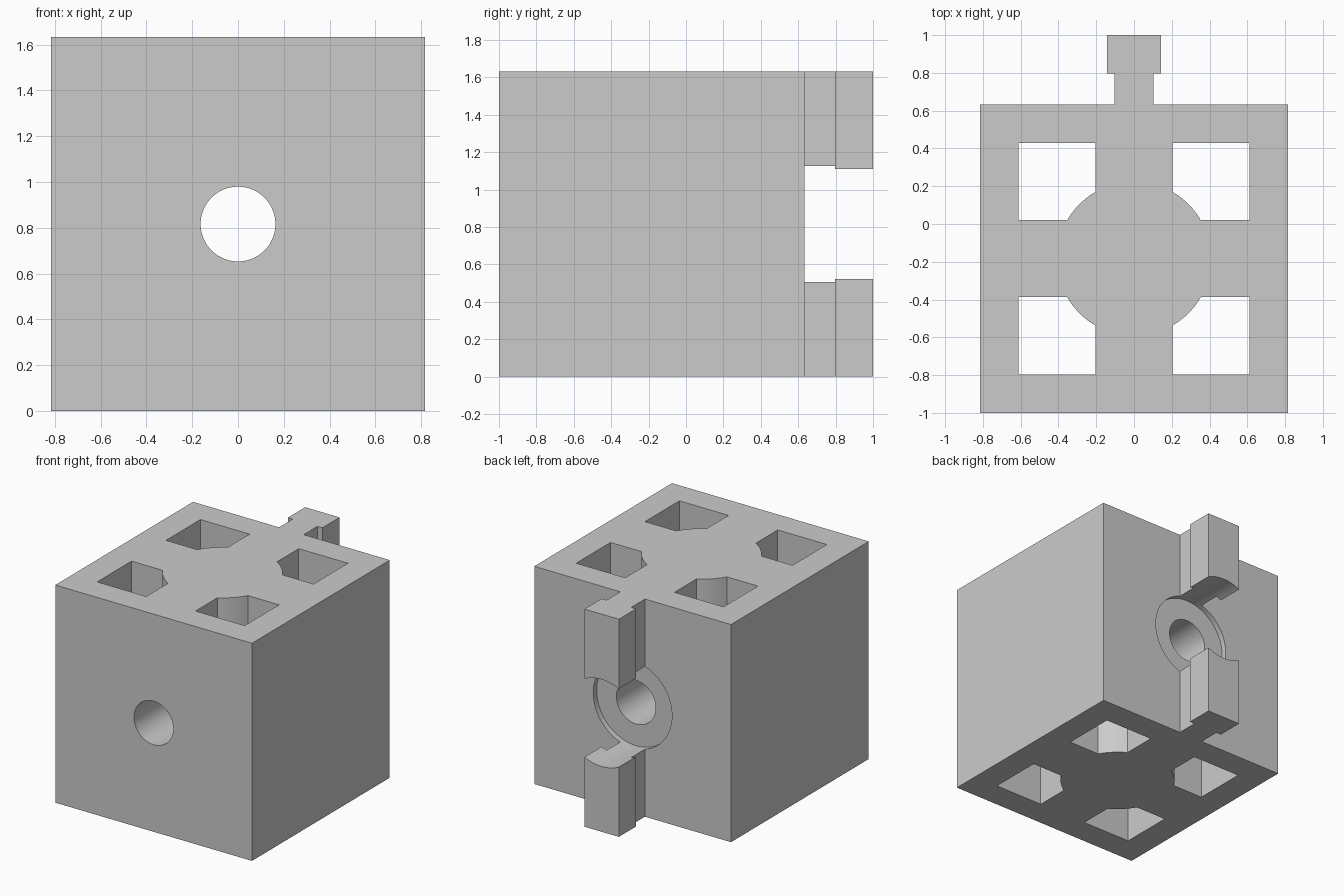
import bpy
import bmesh
from math import cos, sin, radians
from mathutils import Matrix

if "Cube" in bpy.data.objects:
    bpy.data.objects.remove(bpy.data.objects["Cube"], do_unlink=True)

U = 2 / 49            # one module; the block is 40 modules wide
SIDE = 40 * U
HALF = SIDE / 2
MID_Y = -1 + HALF     # centre of the block in depth
BACK = -1 + SIDE      # back face of the block

grey = bpy.data.materials.new("light grey")
grey.use_nodes = True
colour = (0.6, 0.6, 0.6, 1)
grey.diffuse_color = colour
grey.node_tree.nodes["Principled BSDF"].inputs["Base Color"].default_value = colour


def add_object(name, bm):
    bmesh.ops.recalc_face_normals(bm, faces=bm.faces)
    mesh = bpy.data.meshes.new(name)
    bm.to_mesh(mesh)
    bm.free()
    mesh.materials.append(grey)
    obj = bpy.data.objects.new(name, mesh)
    bpy.context.collection.objects.link(obj)
    return obj


def prism(name, outline, z0, z1):
    """Extrude an outline in plan upward from z0 to z1."""
    bm = bmesh.new()
    face = bm.faces.new([bm.verts.new((x, y, z0)) for x, y in outline])
    top = bmesh.ops.extrude_face_region(bm, geom=[face])["geom"]
    bmesh.ops.translate(bm, vec=(0, 0, z1 - z0),
                        verts=[v for v in top if isinstance(v, bmesh.types.BMVert)])
    return add_object(name, bm)


def bore(name, radius, y0, y1):
    """Cylinder along y at mid height."""
    bm = bmesh.new()
    place = Matrix.Translation((0, (y0 + y1) / 2, HALF)) @ Matrix.Rotation(radians(90), 4, "X")
    bmesh.ops.create_cone(bm, cap_ends=True, segments=96, radius1=radius,
                          radius2=radius, depth=y1 - y0, matrix=place)
    return add_object(name, bm)


# Block and T-shaped rail share one plan outline
neck, head, step = 2.5 * U, 3.5 * U, BACK + 4 * U
right_half = [(HALF, -1), (HALF, BACK), (neck, BACK), (neck, step), (head, step), (head, 1)]
outline = right_half + [(-x, y) for x, y in reversed(right_half)]
block = prism("block_with_rail", outline, 0, SIDE)

# Four through pockets, each rounded inward by the central column
pocket = [(15, 5), (15, 15), (5, 15)]
pocket += [(10 * cos(radians(a)), 10 * sin(radians(a))) for a in range(60, 29, -3)]
cutters = []
for sx in (-1, 1):
    for sy in (-1, 1):
        plan = [(sx * x * U, MID_Y + sy * y * U) for x, y in pocket]
        cutters.append(prism("pocket_cutter", plan, -0.1, SIDE + 0.1))

# Through bore, and a wide counterbore that splits the rail
cutters.append(bore("bore_cutter", 4 * U, -1.2, 1.2))
cutters.append(bore("counterbore_cutter", 8 * U, BACK - U, 1.2))

bpy.context.view_layer.objects.active = block
block.select_set(True)
for cutter in cutters:
    mod = block.modifiers.new("cut", "BOOLEAN")
    mod.operation = "DIFFERENCE"
    mod.solver = "EXACT"
    mod.object = cutter
    bpy.ops.object.modifier_apply(modifier=mod.name)
    bpy.data.objects.remove(cutter, do_unlink=True)

bpy.ops.object.shade_smooth_by_angle(angle=radians(25))
